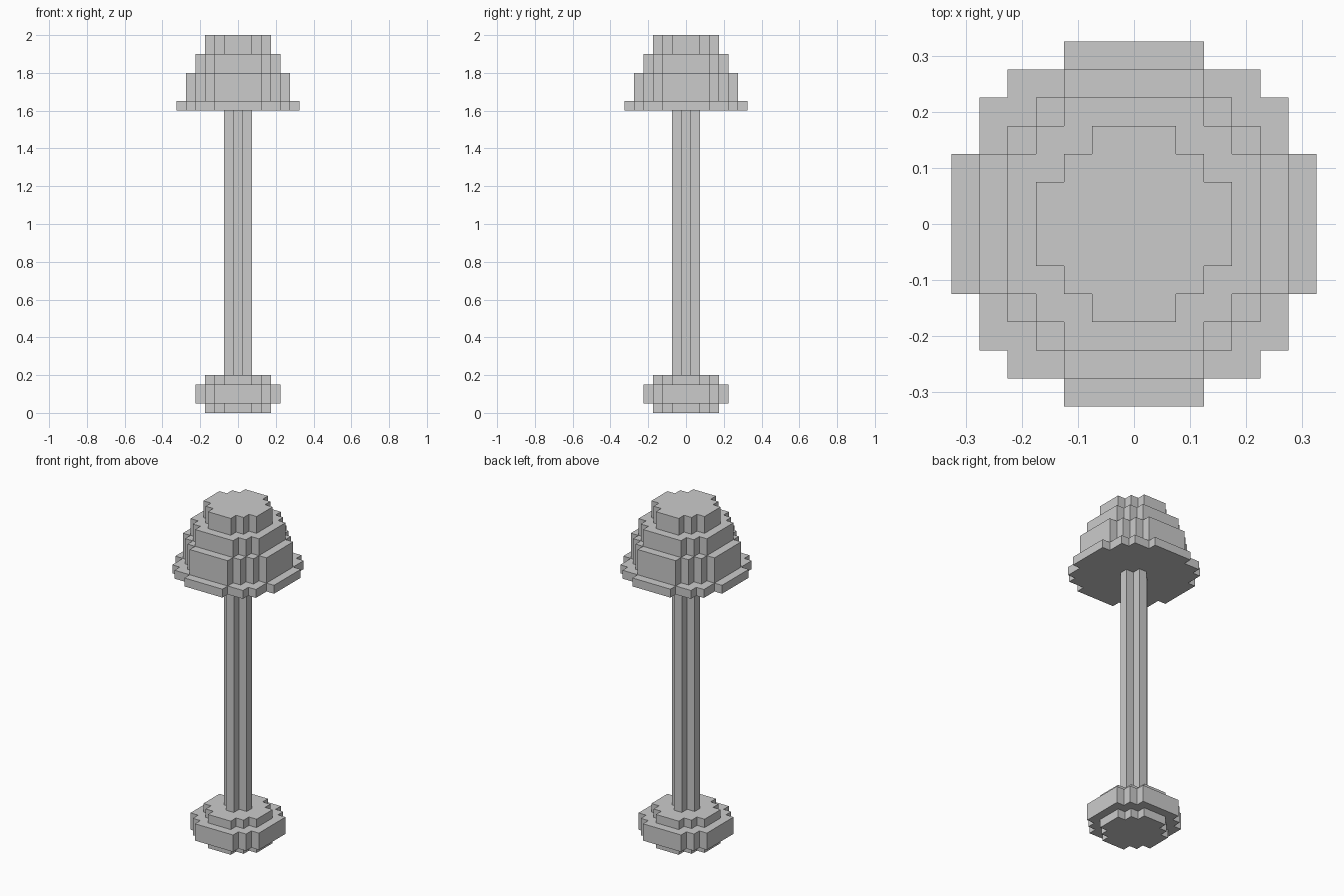
import bpy, bmesh

if "Cube" in bpy.data.objects:
    bpy.data.objects.remove(bpy.data.objects["Cube"])

U = 0.05  # one voxel

# Stepped-circle quadrants: (half width, half depth) corners in voxels
DISC = {
    3: [(1.5, 0.5), (0.5, 1.5)],
    7: [(3.5, 1.5), (2.5, 2.5), (1.5, 3.5)],
    9: [(4.5, 2.5), (3.5, 3.5), (2.5, 4.5)],
    11: [(5.5, 2.5), (4.5, 3.5), (3.5, 4.5), (2.5, 5.5)],
    13: [(6.5, 2.5), (5.5, 4.5), (4.5, 5.5), (2.5, 6.5)],
}


def outline(size):
    """Full counter-clockwise stepped outline from one quadrant."""
    corners = DISC[size]
    quad = []
    for i, (x, y) in enumerate(corners):
        quad.append((x, y))
        if i + 1 < len(corners):
            quad.append((corners[i + 1][0], y))
    pts = []
    for _ in range(4):
        pts += quad
        quad = [(-y, x) for x, y in quad]
    return [(x * U, y * U) for x, y in pts]


def stack(name, layers, below=0, above=0):
    """Stack stepped discs (size, z0, z1), capping only exposed ledges."""
    bm = bmesh.new()
    sizes = [below] + [l[0] for l in layers] + [above]
    for i, (size, z0, z1) in enumerate(layers):
        pts = outline(size)
        lo = [bm.verts.new((x, y, z0)) for x, y in pts]
        hi = [bm.verts.new((x, y, z1)) for x, y in pts]
        for a in range(len(pts)):
            b = (a + 1) % len(pts)
            bm.faces.new((lo[a], lo[b], hi[b], hi[a]))
        if size > sizes[i]:
            bm.faces.new(lo[::-1])
        if size > sizes[i + 2]:
            bm.faces.new(hi)
    mesh = bpy.data.meshes.new(name)
    bm.to_mesh(mesh)
    bm.free()
    obj = bpy.data.objects.new(name, mesh)
    bpy.context.collection.objects.link(obj)
    return obj


# Foot, pole and stepped dome on top
stack("base", [(7, 0, 0.05), (9, 0.05, 0.15), (7, 0.15, 0.2)])
stack("pole", [(3, 0.2, 1.6)], below=7, above=13)
stack("dome_head", [(13, 1.6, 1.65), (11, 1.65, 1.8), (9, 1.8, 1.9), (7, 1.9, 2.0)])
